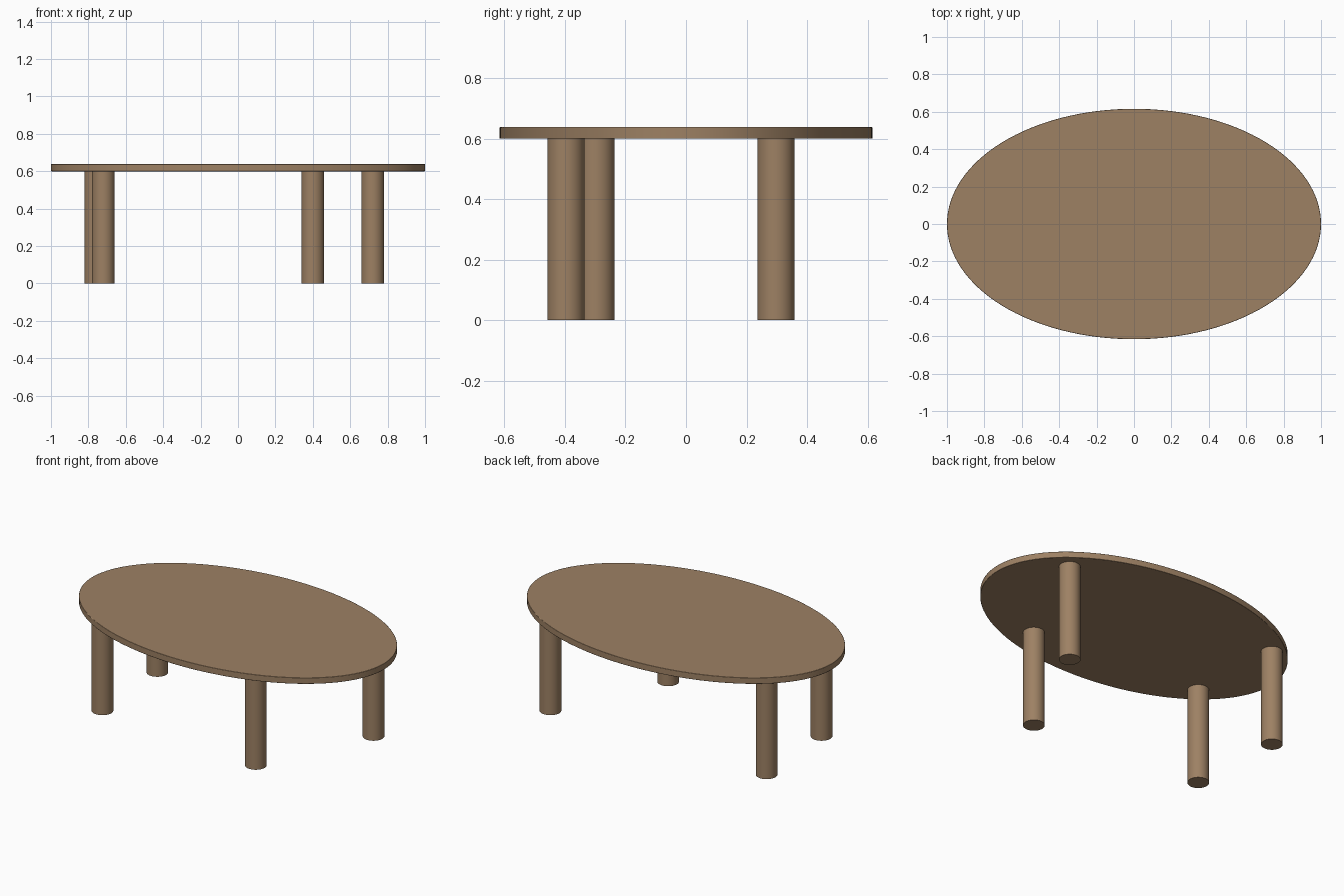
import bpy
import math

cube = bpy.data.objects.get("Cube")
if cube:
    bpy.data.objects.remove(cube, do_unlink=True)

TOP_HEIGHT = 0.638
LEG_HEIGHT = 0.6
LEG_RADIUS = 0.061

# One wood colour
wood = bpy.data.materials.new("brown wood")
wood_colour = (0.34, 0.22, 0.127, 1)
wood.use_nodes = True
wood.diffuse_color = wood_colour
bsdf = next(n for n in wood.node_tree.nodes if n.type == 'BSDF_PRINCIPLED')
bsdf.inputs["Base Color"].default_value = wood_colour
bsdf.inputs["Roughness"].default_value = 0.6


def cylinder(name, x, y, bottom, top, rx, ry, sides):
    """Upright elliptical cylinder, smooth around its side."""
    bpy.ops.mesh.primitive_cylinder_add(
        vertices=sides, radius=1, depth=1, location=(x, y, (bottom + top) / 2))
    obj = bpy.context.object
    obj.name = name
    obj.scale = (rx, ry, top - bottom)
    bpy.ops.object.transform_apply(location=False, rotation=False, scale=True)
    obj.data.materials.append(wood)
    bpy.ops.object.shade_smooth_by_angle(angle=math.radians(35))
    return obj


# Oval top with a slightly eased edge
tabletop = cylinder("tabletop", 0, 0, LEG_HEIGHT, TOP_HEIGHT, 1, 0.616, 128)
bevel = tabletop.modifiers.new("eased_edge", 'BEVEL')
bevel.width = 0.002
bevel.segments = 2
bevel.limit_method = 'ANGLE'
bevel.angle_limit = math.radians(40)

# Four round legs in an uneven layout
legs = {
    "front_right_leg": (-0.72, -0.297),
    "back_right_leg": (-0.76, 0.297),
    "front_left_leg": (0.4, -0.397),
    "back_left_leg": (0.72, 0.297),
}
for name, (x, y) in legs.items():
    cylinder(name, x, y, 0, LEG_HEIGHT, LEG_RADIUS, LEG_RADIUS, 48)
